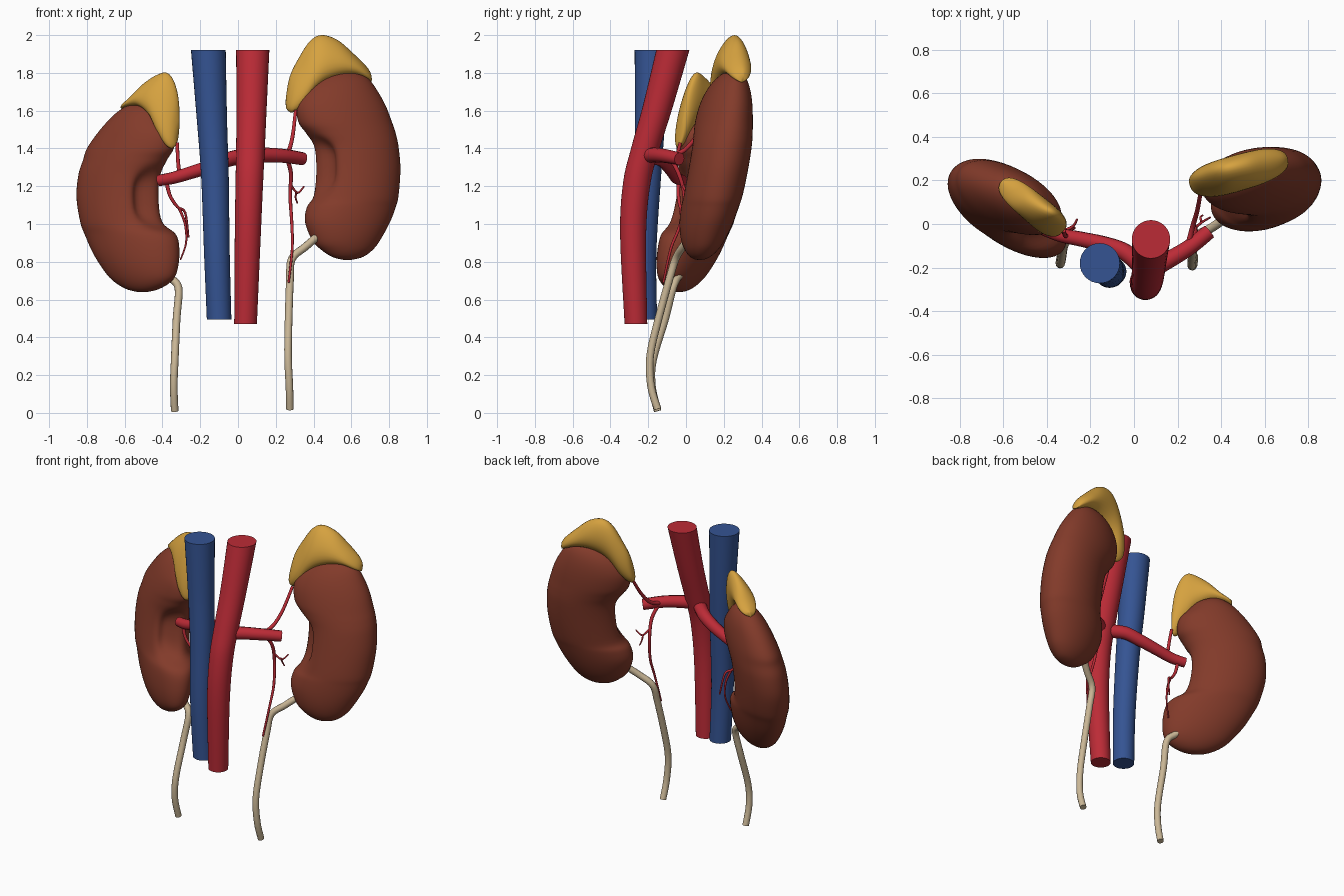
import bpy
import bmesh
from math import sin, cos, tan, pi, radians, sqrt, exp

if "Cube" in bpy.data.objects:
    bpy.data.objects.remove(bpy.data.objects["Cube"], do_unlink=True)


def material(name, color):
    mat = bpy.data.materials.new(name)
    mat.use_nodes = True
    mat.diffuse_color = (*color, 1)
    mat.node_tree.nodes["Principled BSDF"].inputs["Base Color"].default_value = (*color, 1)
    return mat


BROWN = material("kidney brown", (.225, .043, .023))
YELLOW = material("gland yellow", (.67, .36, .05))
RED = material("artery red", (.5, .024, .037))
BLUE = material("vein blue", (.035, .088, .29))
BEIGE = material("ureter beige", (.6, .48, .31))


def smooth_rows(rows, steps=5):
    """Catmull-Rom interpolation of rows of any width."""
    out = []
    for i in range(len(rows) - 1):
        a, b = rows[max(i - 1, 0)], rows[i]
        c, d = rows[i + 1], rows[min(i + 2, len(rows) - 1)]
        for k in range(steps):
            t = k / steps
            out.append(tuple(
                q + t * ((r - p) + t * ((2 * p - 5 * q + 4 * r - s) + t * (3 * (q - r) + s - p))) / 2
                for p, q, r, s in zip(a, b, c, d)))
    return out + [tuple(rows[-1])]


def add_object(name, mesh, mat):
    mesh.materials.clear()
    mesh.materials.append(mat)
    mesh.shade_smooth()
    mesh.set_sharp_from_angle(angle=radians(50))
    obj = bpy.data.objects.new(name, mesh)
    bpy.context.collection.objects.link(obj)
    return obj


def loft(name, rings, mat):
    """Skin a stack of closed rings and cap both ends."""
    bm = bmesh.new()
    loops = [[bm.verts.new(p) for p in ring] for ring in rings]
    n = len(loops[0])
    for low, high in zip(loops, loops[1:]):
        for i in range(n):
            j = (i + 1) % n
            bm.faces.new((low[i], low[j], high[j], high[i]))
    bm.faces.new(loops[0])
    bm.faces.new(loops[-1])
    bmesh.ops.recalc_face_normals(bm, faces=bm.faces)
    mesh = bpy.data.meshes.new(name)
    bm.to_mesh(mesh)
    bm.free()
    return add_object(name, mesh, mat)


def angles(n):
    return [2 * pi * i / n for i in range(n)]


def dome(t, power=3):
    """Rounded profile that is full in the middle and closes at both ends."""
    return sqrt(max(0, 1 - abs(2 * t - 1) ** power))


def kidney(name, side, base, rows, yaw, y_low, y_rise, thick):
    """Rows hold height, medial edge and lateral edge."""
    c, s = cos(radians(yaw)), sin(radians(yaw))
    rings = []
    for t, med, lat in smooth_rows(rows):
        t = min(max(t, 0), 1)
        v_half = thick * dome(t) + .006
        x_half = (lat - med) / 2
        u_half = sqrt(max(x_half ** 2 - (v_half * s) ** 2, x_half ** 2 / 4)) / c
        x_mid = side * (med + lat) / 2
        # the bend of the bean stays in its own turned plane
        y_mid = y_low + y_rise * t + (x_mid - side * .57) * tan(radians(yaw))
        hilum = .065 * exp(-((t - .5) / .14) ** 4)
        ring = []
        for a in angles(56):
            # hollow on the medial side, slightly towards the front
            u = side * (cos(a) * u_half + hilum * exp(-((a - pi - .4) / .38) ** 2))
            v = sin(a) * v_half
            ring.append((x_mid + u * c - v * s, y_mid + u * s + v * c, base + t))
        rings.append(ring)
    return loft(name, rings, BROWN)


def adrenal(name, rows, yaw, y_start, thick):
    """Rows hold x, lower edge and upper edge."""
    c, s = cos(radians(yaw)), sin(radians(yaw))
    x_first, x_last = rows[0][0], rows[-1][0]
    rings = []
    for x, low, high in smooth_rows(rows):
        part = (x - x_first) / (x_last - x_first)
        half = thick * dome(part) + .008
        y = y_start + (x - x_first) * s / c
        ring = []
        for a in angles(28):
            dz = sin(a) * (high - low) / 2
            # thinner towards the crest, leaning back
            v = cos(a) * half * (1 - .25 * sin(a)) + .2 * dz
            ring.append((x - v * s, y + v * c, (low + high) / 2 + dz))
        rings.append(ring)
    return loft(name, rings, YELLOW)


def trunk(name, rows, mat):
    """Large vessel cut level at both ends: x, y, z, radius."""
    rings = [[(x + r * cos(a), y + r * sin(a), z) for a in angles(32)]
             for x, y, z, r in smooth_rows(rows)]
    return loft(name, rings, mat)


def tube(name, points, r_start, r_end, mat):
    curve = bpy.data.curves.new(name, 'CURVE')
    curve.dimensions = '3D'
    curve.bevel_depth = 1
    curve.bevel_resolution = 4
    curve.use_fill_caps = True
    path = smooth_rows(points)
    spline = curve.splines.new('POLY')
    spline.points.add(len(path) - 1)
    for i, (point, p) in enumerate(zip(spline.points, path)):
        point.co = (*p, 1)
        point.radius = r_start + (r_end - r_start) * i / (len(path) - 1)
    helper = bpy.data.objects.new(name + " path", curve)
    mesh = bpy.data.meshes.new_from_object(helper)
    bpy.data.objects.remove(helper, do_unlink=True)
    return add_object(name, mesh, mat)


# Kidneys
kidney("left_kidney", 1, .81, [
    (0, .56, .60), (.015, .50, .66), (.05, .445, .71), (.1, .395, .75), (.2, .355, .805),
    (.28, .365, .835), (.34, .4, .85), (.48, .41, .86), (.6, .4, .85), (.67, .36, .835),
    (.73, .32, .815), (.82, .31, .78), (.9, .35, .735), (.96, .42, .69), (.99, .49, .64),
    (1, .55, .59)], 13, .07, .18, .147)
kidney("right_kidney", -1, .64, [
    (0, .48, .53), (.015, .42, .59), (.05, .36, .65), (.1, .325, .7), (.2, .31, .765),
    (.3, .325, .81), (.37, .4, .835), (.5, .42, .855), (.62, .41, .845), (.7, .375, .82),
    (.76, .34, .8), (.84, .335, .745), (.91, .38, .685), (.96, .42, .63), (.99, .47, .58),
    (1, .51, .54)], -29, -.002, .16, .139)

# Adrenal glands draped over the upper poles
adrenal("left_adrenal_gland", [
    (.255, 1.61, 1.66), (.28, 1.59, 1.78), (.33, 1.62, 1.88), (.39, 1.7, 1.97),
    (.45, 1.75, 2), (.53, 1.78, 1.975), (.61, 1.785, 1.905), (.68, 1.76, 1.835),
    (.705, 1.75, 1.795)], 15, .18, .07)
adrenal("right_adrenal_gland", [
    (-.61, 1.605, 1.635), (-.56, 1.62, 1.675), (-.5, 1.62, 1.745), (-.44, 1.57, 1.79),
    (-.395, 1.48, 1.8), (-.36, 1.42, 1.75), (-.335, 1.4, 1.66), (-.322, 1.42, 1.54)],
    -38, .195, .055)

# Main vessels
trunk("aorta", [
    (.078, -.07, 1.92, .088), (.072, -.15, 1.62, .08), (.066, -.215, 1.4, .076),
    (.06, -.26, 1.22, .073), (.052, -.28, .95, .069), (.04, -.265, .47, .06)], RED)
trunk("vena_cava", [
    (-.157, -.18, 1.92, .092), (-.138, -.19, 1.55, .08), (-.122, -.205, 1.25, .073),
    (-.112, -.225, .85, .068), (-.1, -.218, .495, .065)], BLUE)

# Renal arteries
tube("left_renal_artery", [
    (.06, -.22, 1.36), (.15, -.17, 1.365), (.25, -.11, 1.36), (.345, -.035, 1.345)],
    .042, .034, RED)
tube("right_renal_artery", [
    (.04, -.2, 1.36), (-.04, -.13, 1.345), (-.13, -.095, 1.31), (-.24, -.07, 1.275),
    (-.34, -.05, 1.245), (-.42, -.02, 1.23)], .042, .03, RED)

# Fine arteries
tube("left_adrenal_artery", [
    (.25, -.09, 1.36), (.27, -.01, 1.39), (.29, .06, 1.47), (.305, .14, 1.6)], .013, .009, RED)
tube("left_ureteric_artery", [
    (.255, -.09, 1.36), (.28, -.04, 1.27), (.276, -.01, 1.15), (.285, -.03, 1), (.287, -.08, .87),
    (.268, -.12, .69)], .012, .006, RED)
tube("left_twig", [(.277, -.02, 1.21), (.315, .01, 1.165), (.35, .03, 1.2)], .007, .004, RED)
tube("left_small_twig", [(.31, .01, 1.17), (.305, .03, 1.14), (.315, .04, 1.11)], .006, .004, RED)
tube("right_adrenal_artery", [
    (-.31, -.055, 1.26), (-.318, -.05, 1.34), (-.322, -.03, 1.43)], .011, .009, RED)
tube("right_ureteric_artery", [
    (-.38, -.04, 1.23), (-.36, -.04, 1.15), (-.32, -.03, 1.09), (-.28, -.01, 1.06),
    (-.262, .02, .93)], .011, .005, RED)
tube("right_twig", [
    (-.31, -.03, 1.08), (-.28, -.02, 1), (-.275, -.02, .9), (-.305, -.04, .81)], .008, .004, RED)

# Ureters
tube("left_ureter", [
    (.45, .05, .96), (.36, -.015, .882), (.285, -.055, .815), (.275, -.09, .7), (.268, -.145, .5),
    (.265, -.19, .3), (.272, -.185, .14), (.275, -.15, .02)], .021, .02, BEIGE)
tube("right_ureter", [
    (-.4, -.02, .745), (-.36, -.045, .715), (-.315, -.07, .66), (-.325, -.11, .5),
    (-.335, -.175, .28), (-.34, -.18, .14), (-.335, -.15, .01)], .021, .02, BEIGE)
